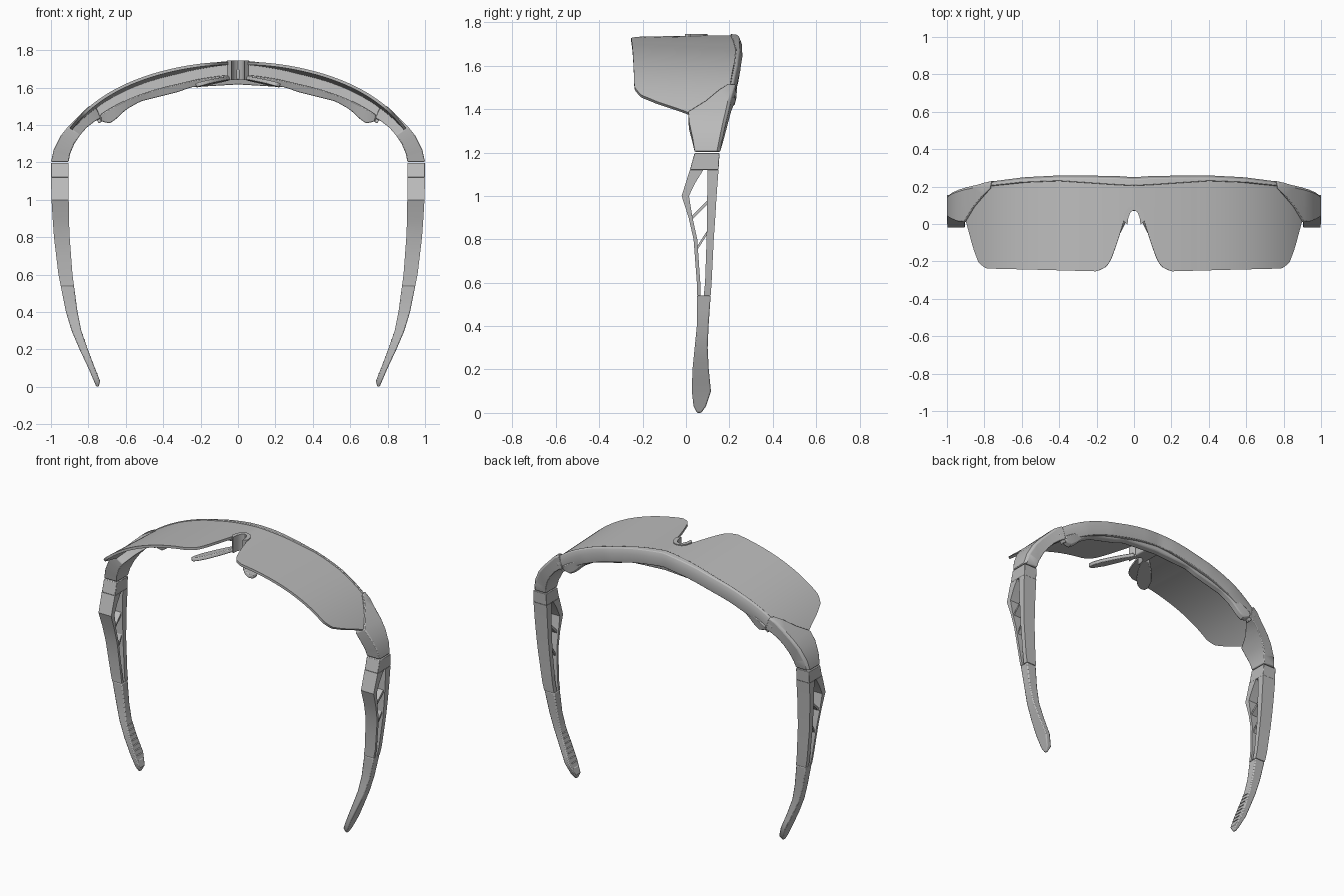
import bpy
import bmesh
from mathutils import Vector

default_cube = bpy.data.objects.get("Cube")
if default_cube:
    bpy.data.objects.remove(default_cube, do_unlink=True)

grey = bpy.data.materials.new("plain grey")
grey.use_nodes = True
grey_value = (0.5, 0.5, 0.5, 1.0)
grey.diffuse_color = grey_value
grey.node_tree.nodes["Principled BSDF"].inputs["Base Color"].default_value = grey_value


def lookup(table, position):
    """Interpolate the remaining columns of a table sorted by its first column."""
    if position <= table[0][0]:
        return table[0][1:]
    for low, high in zip(table, table[1:]):
        if position <= high[0]:
            share = (position - low[0]) / (high[0] - low[0])
            return [a + (b - a) * share for a, b in zip(low[1:], high[1:])]
    return table[-1][1:]


def spread(start, end, count):
    return [start + (end - start) * i / (count - 1) for i in range(count)]


def loft(name, rings, mirrored=False, bevel=0.0, angle=0.6):
    """Skin a row of equally sized rings, close both ends and finish the object."""
    bm = bmesh.new()
    rows = [[bm.verts.new(point) for point in ring] for ring in rings]
    size = len(rows[0])
    for first, second in zip(rows, rows[1:]):
        for i in range(size):
            j = (i + 1) % size
            bm.faces.new((first[i], first[j], second[j], second[i]))
    bm.faces.new(rows[0])
    bm.faces.new(rows[-1])
    bmesh.ops.recalc_face_normals(bm, faces=bm.faces)
    mesh = bpy.data.meshes.new(name)
    bm.to_mesh(mesh)
    bm.free()
    mesh.materials.append(grey)
    obj = bpy.data.objects.new(name, mesh)
    bpy.context.collection.objects.link(obj)
    if bevel:
        modifier = obj.modifiers.new("soft edges", 'BEVEL')
        modifier.width = bevel
        modifier.segments = 2
        modifier.limit_method = 'ANGLE'
        modifier.angle_limit = 0.8
    if mirrored:
        modifier = obj.modifiers.new("other side", 'MIRROR')
        modifier.use_mirror_merge = False
    bpy.ops.object.select_all(action='DESELECT')
    obj.select_set(True)
    bpy.context.view_layer.objects.active = obj
    bpy.ops.object.shade_smooth_by_angle(angle=angle)
    return obj


def wrap(x, y=-0.25):
    """Height of the shield surface."""
    return 1.74 - 0.31 * x ** 2 - 0.18 * x ** 6 - 0.04 * (y + 0.25) * min(1, abs(x) * 3)


def wrap_normal(x):
    slope = 0.62 * x + 1.08 * x ** 5
    return Vector((slope, 0, 1)).normalized()


# Shield lens: lower and upper outline by distance from the middle
outline = [(0, 0.09, 0.23), (0.02, 0.085, 0.23), (0.035, 0.06, 0.23), (0.05, 0.03, 0.23),
           (0.09, -0.1, 0.23), (0.125, -0.195, 0.23), (0.15, -0.23, 0.23),
           (0.2, -0.253, 0.23), (0.5, -0.245, 0.23), (0.79, -0.238, 0.2),
           (0.83, -0.21, 0.17), (0.86, -0.13, 0.14), (0.895, 0.0, 0.1), (0.905, 0.03, 0.08)]
lens_rings = []
for x in spread(-0.905, 0.905, 151):
    low, high = lookup(outline, abs(x))
    inward = wrap_normal(x) * -0.016
    front = [Vector((x, y, wrap(x, y))) for y in (low, high)]
    lens_rings.append([front[0], front[1], front[1] + inward, front[0] + inward])
loft("shield_lens", lens_rings)

# Brow bar holding the upper lens edge
brow = [(0, 0.205, 0.25), (0.1, 0.21, 0.257), (0.4, 0.23, 0.26),
        (0.6, 0.222, 0.25), (0.8, 0.2, 0.225)]
brow_rings = []
for x in spread(-0.8, 0.8, 61):
    low, high = lookup(brow, abs(x))
    base = Vector((x, 0, wrap(x, low)))
    normal = wrap_normal(x)
    brow_rings.append([base + normal * lift + Vector((0, y, 0)) for lift, y in
                       ((0.006, low), (0.002, high - 0.012), (-0.03, high),
                        (-0.09, high - 0.01), (-0.09, low - 0.01))])
loft("brow_bar", brow_rings, bevel=0.004)

# Wavy cushion along the inside of the brow
cushion = [(0, 1.615), (0.25, 1.6), (0.32, 1.575), (0.42, 1.55), (0.52, 1.525),
           (0.6, 1.48), (0.65, 1.43), (0.69, 1.405), (0.735, 1.42)]
cushion_rings = []
for x in spread(-0.735, 0.735, 61):
    bottom = lookup(cushion, abs(x))[0]
    top = max(wrap(x, 0.2) - 0.07, bottom + 0.02)
    cushion_rings.append([(x, 0.175, top), (x, 0.235, top),
                          (x, 0.225, bottom + 0.01), (x, 0.19, bottom)])
loft("brow_cushion", cushion_rings, bevel=0.006)

# Corner pieces turning from the brow into the arms: outer x z, inner x z, y range
corner = [(0.77, 1.515, 0.735, 1.435, 0.19, 0.23),
          (0.81, 1.49, 0.765, 1.42, 0.15, 0.222),
          (0.86, 1.44, 0.81, 1.385, 0.09, 0.208),
          (0.91, 1.39, 0.845, 1.345, 0.01, 0.197),
          (0.95, 1.34, 0.875, 1.3, 0.015, 0.185),
          (0.985, 1.27, 0.898, 1.245, 0.03, 0.17),
          (1.0, 1.203, 0.905, 1.203, 0.04, 0.157)]
loft("temple_corner",
     [[(xo, y0, zo), (xo, y1 - 0.015, zo), (xo * 0.985, y1, zo), (xi, y1, zi), (xi, y0, zi)]
      for xo, zo, xi, zi, y0, y1 in corner], True, 0.005)

# Arm shape by height: inner x, outer x, lower y, upper y
arm = [(0.0, 0.745, 0.757, 0.05, 0.07), (0.03, 0.737, 0.77, 0.035, 0.092),
       (0.1, 0.765, 0.8, 0.027, 0.115), (0.2, 0.803, 0.847, 0.03, 0.105),
       (0.3, 0.838, 0.89, 0.04, 0.1), (0.4, 0.858, 0.92, 0.05, 0.104),
       (0.6, 0.885, 0.96, 0.05, 0.118), (0.8, 0.9, 0.984, 0.035, 0.128),
       (0.9, 0.904, 0.991, 0.012, 0.135), (1.0, 0.905, 0.997, -0.02, 0.141),
       (1.12, 0.905, 1.0, 0.018, 0.15), (1.2, 0.905, 1.0, 0.04, 0.155)]
# Opening in the arm by height: lower and upper y
opening = [(0.54, 0.068, 0.082), (0.6, 0.066, 0.088), (0.8, 0.052, 0.095),
           (0.9, 0.03, 0.097), (1.01, 0.012, 0.098), (1.12, 0.08, 0.1)]


def arm_ring(z, y0=None, y1=None):
    xi, xo, low, high = lookup(arm, z)
    y0 = low if y0 is None else y0
    y1 = high if y1 is None else y1
    return [(xi, y0, z), (xo, y0, z), (xo, y1, z), (xi, y1, z)]


window = [0.54, 0.6, 0.7, 0.8, 0.9, 1.0, 1.06, 1.12]
loft("arm_tip", [arm_ring(z) for z in (0, 0.015, 0.03, 0.06, 0.1, 0.15, 0.2, 0.25,
                                       0.3, 0.35, 0.4, 0.47, 0.54)], True, 0.006)
loft("arm_root", [arm_ring(z) for z in (1.12, 1.16, 1.197)], True, 0.003)
loft("arm_front_rail", [arm_ring(z, y1=lookup(opening, z)[0]) for z in window], True)
loft("arm_back_rail", [arm_ring(z, y0=lookup(opening, z)[1]) for z in window], True)

# Slanted struts across the opening
for label, z in (("upper", 0.89), ("lower", 0.75)):
    rings = []
    for rise, far in ((0, 0), (0.075, 1)):
        height = z + rise
        y = lookup(opening, height)[far] + (0.004 if far else -0.004)
        xi, xo = lookup(arm, height)[:2]
        rings.append([(xi + 0.01, y, height), (xo - 0.01, y, height),
                      (xo - 0.01, y, height + 0.018), (xi + 0.01, y, height + 0.018)])
    loft(label + "_arm_strut", rings, True)

# Grip ridges inside the arm tips
for i in range(8):
    z = 0.07 + i * 0.03
    x = lookup(arm, z)[0]
    loft("grip_ridge", [[(x + dx, y, z + dz) for dx, dz in
                         ((-0.004, 0), (0.008, -0.008), (0.008, 0.008))]
                        for y in (0.045, 0.09)], True)

# Nose bridge: an arched clip in the lens notch
arch = [(-0.058, 0.02), (-0.05, 0.06), (-0.03, 0.088), (0, 0.098),
        (0.03, 0.088), (0.05, 0.06), (0.058, 0.02)]
loft("nose_bridge", [[(x, y, 1.64), (x, y, 1.745), (x * 0.6, y - 0.024, 1.745),
                      (x * 0.6, y - 0.024, 1.64)] for x, y in arch], angle=0.8)
loft("bridge_stem", [[(x, y, z) for x, z in ((-0.05, 1.64), (0.05, 1.64), (0.05, 1.7), (-0.05, 1.7))]
                     for y in (0.07, 0.21)], bevel=0.008)

# Nose pads: flat leaves running along both sides of the notch
pad_rings = []
for t, width in ((0, 0.02), (0.15, 0.03), (0.4, 0.042), (0.7, 0.046), (0.9, 0.034), (1, 0.012)):
    middle = Vector((0.045 + 0.17 * t, 0.06 - 0.23 * t, 1.65 - 0.035 * t))
    side = Vector((0.8, 0.58, -0.25)) * width
    thick = Vector((0.1, 0.05, 0.3)).normalized() * 0.011
    pad_rings.append([middle - side - thick, middle + side - thick,
                      middle + side + thick, middle - side + thick])
loft("nose_pad", pad_rings, True, 0.005)
